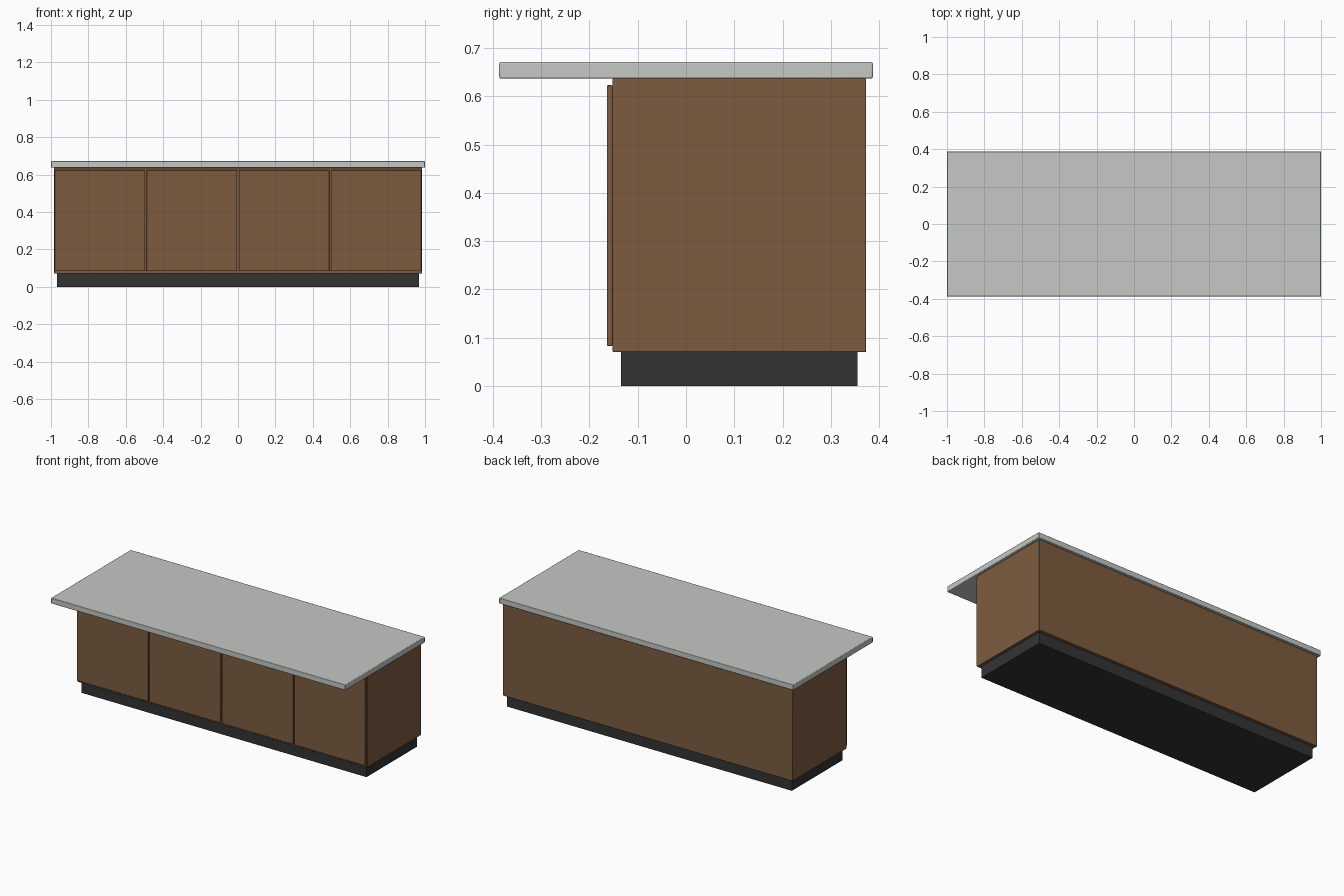
import bpy

if "Cube" in bpy.data.objects:
    bpy.data.objects.remove(bpy.data.objects["Cube"])


def material(name, rgb):
    m = bpy.data.materials.new(name)
    m.diffuse_color = (*rgb, 1.0)
    m.use_nodes = True
    m.node_tree.nodes["Principled BSDF"].inputs["Base Color"].default_value = m.diffuse_color
    return m


wood = material("brown wood", (0.205, 0.107, 0.051))
stone = material("grey stone", (0.56, 0.58, 0.56))
dark = material("dark plinth", (0.033, 0.033, 0.033))


def box(name, x, y, z, mat, bevel=0.0):
    """Box spanning the given (min, max) ranges, with optional rounded edges."""
    bpy.ops.mesh.primitive_cube_add(size=1)
    ob = bpy.context.object
    ob.name = name
    for v in ob.data.vertices:
        v.co = [r[0] if c < 0 else r[1] for c, r in zip(v.co, (x, y, z))]
    ob.data.materials.append(mat)
    if bevel:
        mod = ob.modifiers.new("soft edges", "BEVEL")
        mod.width = bevel
        mod.segments = 2
        bpy.ops.object.shade_smooth_by_angle()
    return ob


# recessed plinth, cabinet body and overhanging worktop
box("plinth", (-0.968, 0.968), (-0.135, 0.355), (0, 0.07), dark)
box("cabinet_body", (-0.985, 0.985), (-0.152, 0.373), (0.07, 0.637), wood, 0.002)
box("worktop", (-1, 1), (-0.387, 0.387), (0.637, 0.671), stone, 0.003)

# four flat doors on the front
pitch, gap = 0.4925, 0.009
for i in range(4):
    left = -0.985 + i * pitch
    box(f"door_{i + 1}", (left + gap / 2, left + pitch - gap / 2),
        (-0.164, -0.152), (0.083, 0.623), wood, 0.002)
